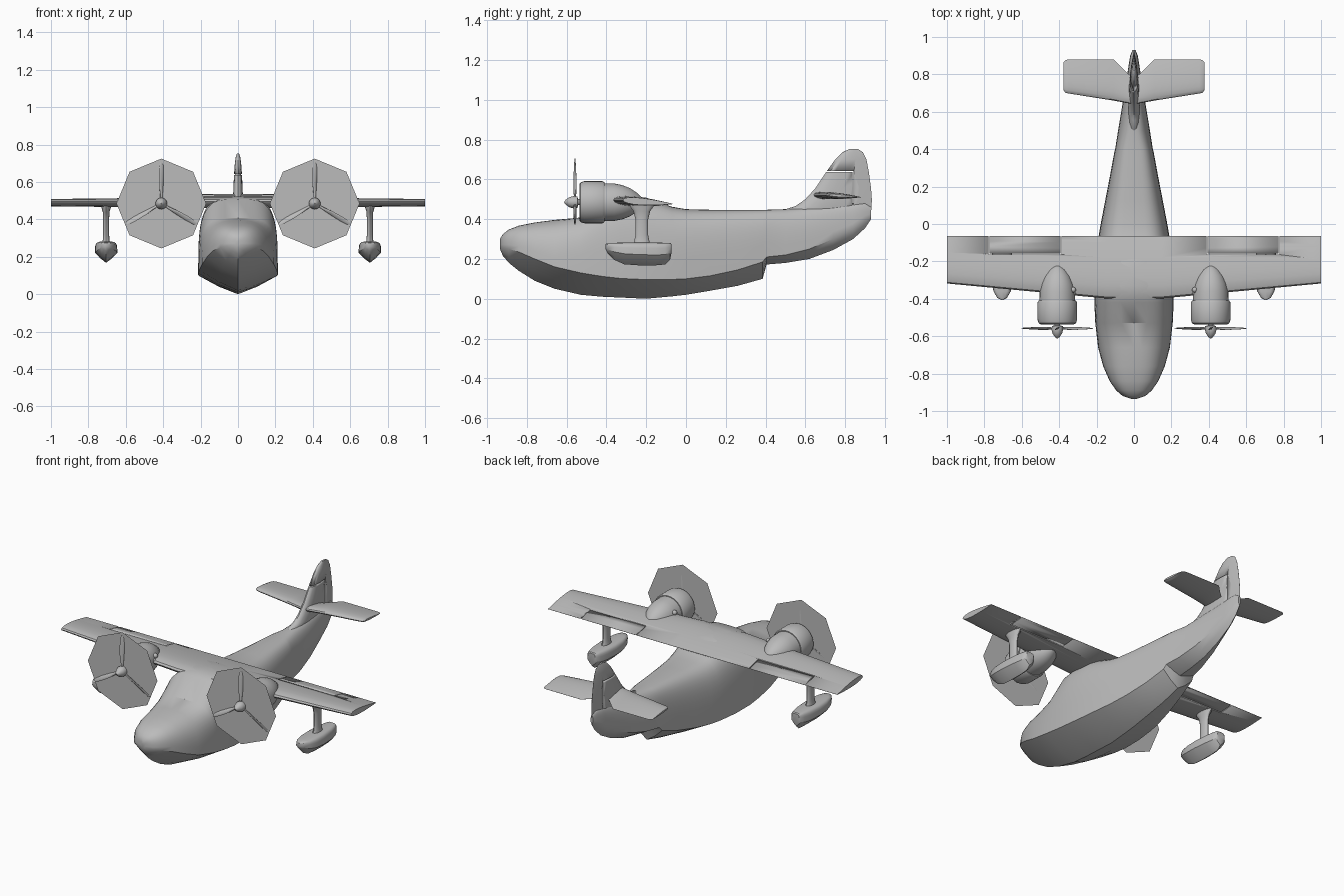
import bpy, bmesh, math
from mathutils import Vector, Matrix

if "Cube" in bpy.data.objects:
    bpy.data.objects.remove(bpy.data.objects["Cube"])

grey = bpy.data.materials.new("light_grey")
grey.diffuse_color = (0.5, 0.5, 0.5, 1)
grey.use_nodes = True
grey.node_tree.nodes["Principled BSDF"].inputs["Base Color"].default_value = grey.diffuse_color


def finish(name, bm, angle=35):
    bmesh.ops.recalc_face_normals(bm, faces=bm.faces)
    me = bpy.data.meshes.new(name)
    bm.to_mesh(me)
    bm.free()
    ob = bpy.data.objects.new(name, me)
    bpy.context.collection.objects.link(ob)
    me.materials.append(grey)
    bpy.ops.object.select_all(action='DESELECT')
    ob.select_set(True)
    bpy.context.view_layer.objects.active = ob
    bpy.ops.object.shade_smooth_by_angle(angle=math.radians(angle))
    return ob


def loft(name, rings, angle=35):
    """Skin closed rings of equal point count and cap both ends."""
    bm = bmesh.new()
    vs = [[bm.verts.new(p) for p in r] for r in rings]
    n = len(vs[0])
    for a, b in zip(vs, vs[1:]):
        for i in range(n):
            j = (i + 1) % n
            bm.faces.new((a[i], a[j], b[j], b[i]))
    bm.faces.new(vs[0])
    bm.faces.new(vs[-1])
    return finish(name, bm, angle)


def revolve(name, cx, cz, profile, n=32):
    """Profile of (y, radius) turned about an axis along y."""
    return loft(name, [[(cx + r * math.cos(2 * math.pi * i / n), y,
                         cz + r * math.sin(2 * math.pi * i / n)) for i in range(n)]
                       for y, r in profile])


def hull_ring(y, w, keel, chine, top, p, cx=0, n=12):
    """V bottom up to a hard chine, rounded box above."""
    half = [(0, keel), (w * .5, keel + (chine - keel) * .42)]
    for i in range(n + 1):
        a = math.pi / 2 * i / n
        c = max(math.cos(a), 0) if i < n else 0
        half.append((w * c ** p, chine + (top - chine) * math.sin(a) ** p))
    ring = half + [(-x, z) for x, z in half[-2:0:-1]]
    return [(cx + x, y, z) for x, z in ring]


def foil(t, n=10):
    """Airfoil loop of (chord fraction, half thickness)."""
    def h(s):
        return 5 * t * (.2969 * s ** .5 - .126 * s - .3516 * s * s + .2843 * s ** 3 - .1015 * s ** 4)
    ss = [(1 - math.cos(math.pi * i / n)) / 2 for i in range(n + 1)]
    return [(s, h(s)) for s in reversed(ss)] + [(s, -h(s)) for s in ss[1:]]


def slots(ob, boxes):
    """Cut thin gaps around a control surface."""
    for lo, hi in boxes:
        lo, hi = Vector(lo), Vector(hi)
        bm = bmesh.new()
        bmesh.ops.create_cube(bm, size=1, matrix=Matrix.Translation((lo + hi) / 2) @ Matrix.Diagonal((hi - lo).to_4d()))
        cut = finish("cutter", bm)
        cut.hide_render = True
        mod = ob.modifiers.new("gap", 'BOOLEAN')
        mod.operation, mod.solver, mod.object = 'DIFFERENCE', 'EXACT', cut
        bpy.context.view_layer.objects.active = ob
        bpy.ops.object.modifier_apply(modifier=mod.name)
        bpy.data.objects.remove(cut)


# fuselage with boat hull and step: y, half width, keel, chine, top
stations = [
    (-.935, .015, .25, .265, .30), (-.92, .06, .215, .258, .325), (-.89, .095, .18, .25, .348),
    (-.84, .13, .14, .235, .367), (-.76, .165, .09, .20, .383), (-.66, .192, .05, .16, .396),
    (-.53, .207, .02, .13, .408), (-.42, .212, .01, .112, .508), (-.33, .213, .006, .102, .522),
    (-.2, .205, .0, .096, .508), (-.07, .19, .012, .097, .462), (0, .178, .02, .1, .45),
    (.12, .155, .04, .115, .447), (.26, .128, .065, .145, .447), (.385, .105, .1, .185, .447),
    (.405, .1, .172, .21, .447), (.5, .085, .18, .22, .45), (.62, .065, .2, .25, .46),
    (.74, .045, .245, .30, .47), (.84, .03, .30, .35, .48), (.9, .02, .355, .4, .48),
    (.93, .008, .4, .42, .46)]
loft("fuselage", [hull_ring(*s, p=.75 if s[0] < -.6 or s[0] > .45 else .55) for s in stations])

# wing, full span, with aileron gaps
wing = []
for x in (-1, -.15, .15, 1):
    tip = abs(x) == 1
    le, t = (-.318, .036) if tip else (-.398, .056)
    wing.append([(x, le + s * (-.065 - le), .496 + h - .02 * s) for s, h in foil(t)])
wing = loft("wing", wing)
for sx in (-1, 1):
    a, b = sorted((sx * .39, sx * .775))
    slots(wing, [((a, -.163, .4), (b, -.157, .6)),
                 ((a - .003, -.163, .4), (a + .003, -.05, .6)),
                 ((b - .003, -.163, .4), (b + .003, -.05, .6))])

# fin and rudder: z, leading edge, trailing edge, thickness
fin = loft("fin", [[(h, le + s * (te - le), z) for s, h in foil(t)] for z, le, te, t in [
    (.40, .45, .922, .06), (.45, .50, .932, .06), (.465, .55, .933, .06), (.50, .60, .934, .056),
    (.555, .65, .93, .05), (.63, .70, .92, .044), (.70, .75, .907, .034),
    (.735, .785, .89, .024), (.752, .82, .865, .012)]])
slots(fin, [((-.1, .65, .637), (.1, .84, .643)), ((-.1, .837, .42), (.1, .843, .643))])

for sx, side in ((-1, "left"), (1, "right")):
    # tailplane: x, leading edge, trailing edge, thickness
    loft(side + "_tailplane", [[(sx * x, le + s * (te - le), .522 + h - .012 * s) for s, h in foil(t)]
         for x, le, te, t in [(.0, .64, .79, .034), (.03, .645, .80, .034), (.11, .66, .88, .034),
                              (.35, .698, .88, .028), (.367, .702, .876, .024), (.376, .715, .865, .012)]])

    # engine: cowling, nacelle, exhausts
    cx, cz = sx * .41, .485
    revolve(side + "_cowling", cx, cz, [(-.5, .01), (-.5, .075), (-.528, .08), (-.536, .09), (-.53, .1),
                                        (-.51, .106), (-.42, .106), (-.41, .1), (-.41, .02)])
    revolve(side + "_nacelle", cx, cz, [(-.42, .095), (-.36, .094), (-.32, .086), (-.28, .07),
                                        (-.245, .046), (-.222, .022), (-.213, .003)])
    for k, (y, z) in enumerate([(-.368, .50), (-.335, .50), (-.352, .525)]):
        bm = bmesh.new()
        bmesh.ops.create_uvsphere(bm, u_segments=12, v_segments=8, radius=.015,
                                  matrix=Matrix.Translation((sx * .325, y, z)))
        finish(f"{side}_exhaust_{k + 1}", bm)

    # propeller: spinner, three twisted blades, octagonal blur disc
    revolve(side + "_spinner", cx, cz, [(-.612, .002), (-.605, .012), (-.585, .026), (-.565, .031),
                                        (-.545, .029), (-.543, .015), (-.495, .015)], 20)
    for k in range(3):
        rot = Matrix.Translation((cx, -.558, cz)) @ Matrix.Rotation(2 * math.pi * k / 3, 4, 'Y')
        rings = []
        for r, c, t, tw in [(.015, .006, .006, 0), (.05, .008, .006, 50), (.10, .014, .004, 35),
                            (.16, .014, .003, 22), (.205, .011, .002, 15), (.22, .004, .001, 12)]:
            tm = rot @ Matrix.Rotation(math.radians(tw), 4, 'Z')
            rings.append([tm @ Vector((c * math.cos(math.pi * i / 5), t * math.sin(math.pi * i / 5), r))
                          for i in range(10)])
        loft(f"{side}_blade_{k + 1}", rings)
    bm = bmesh.new()
    bm.faces.new([bm.verts.new((cx + .24 * math.cos(math.pi * i / 4), -.553,
                                cz + .24 * math.sin(math.pi * i / 4))) for i in range(8)])
    finish(side + "_propeller_disc", bm)

    # wing float and strut
    fx = sx * .705
    loft(side + "_float", [hull_ring(y, w, k, c, t, .45, fx, 6) for y, w, k, c, t in [
        (-.405, .006, .25, .255, .275), (-.395, .026, .23, .25, .279), (-.36, .046, .195, .235, .281),
        (-.31, .057, .173, .226, .282), (-.24, .06, .168, .222, .282), (-.15, .053, .168, .22, .282),
        (-.105, .043, .172, .222, .281), (-.08, .033, .195, .23, .28), (-.074, .025, .225, .24, .275)]])
    loft(side + "_strut", [[(fx + rx * math.cos(math.pi * i / 8), -.222 + ry * math.sin(math.pi * i / 8), z)
                            for i in range(16)] for z, rx, ry in [
        (.265, .024, .045), (.29, .018, .038), (.32, .016, .032), (.40, .016, .032),
        (.44, .018, .042), (.465, .026, .06), (.49, .028, .062)]])
